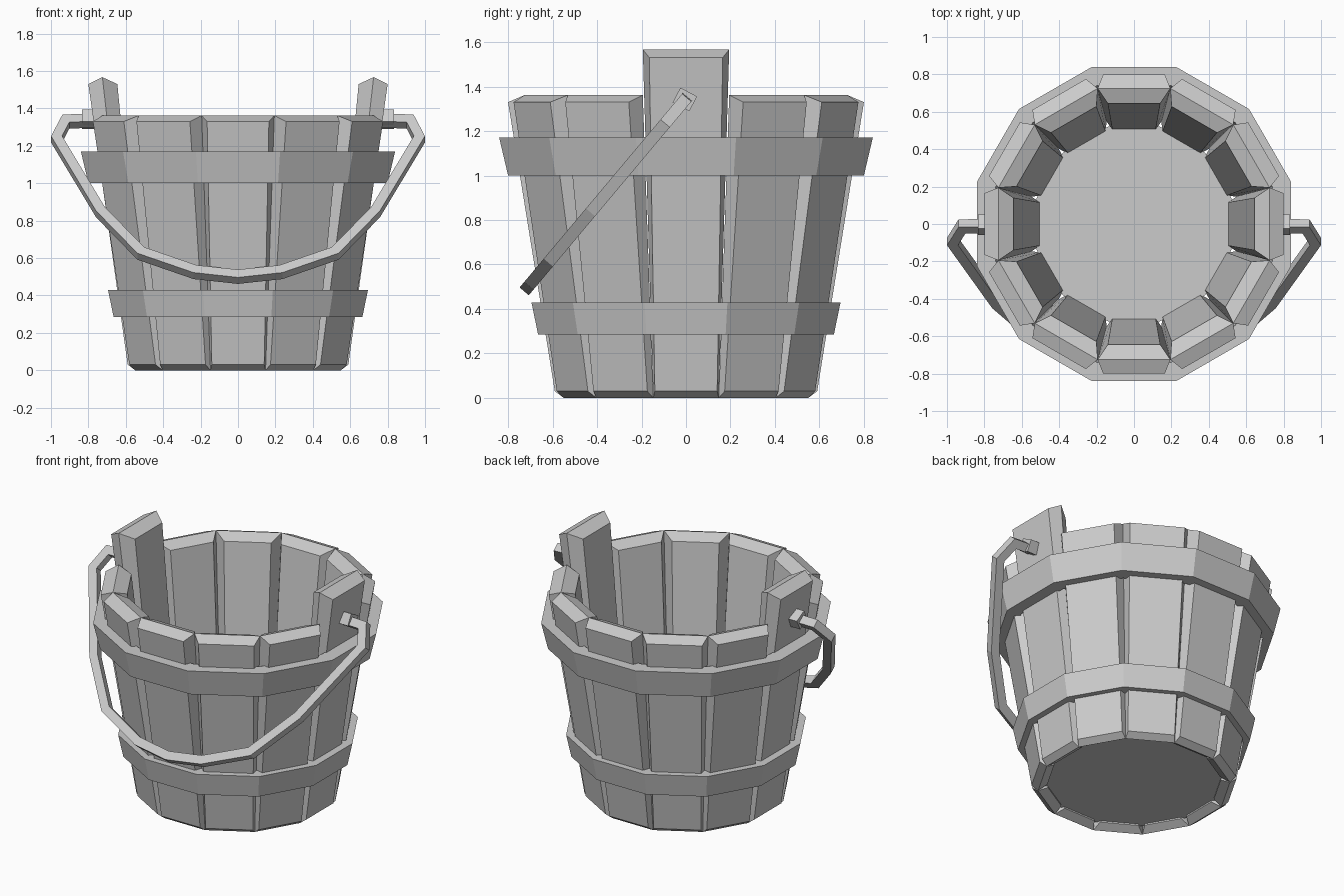
import bpy, bmesh, math
from mathutils import Vector, Matrix

if "Cube" in bpy.data.objects:
    bpy.data.objects.remove(bpy.data.objects["Cube"])

T15 = math.tan(math.radians(15))


def make(name, verts, faces):
    me = bpy.data.meshes.new(name)
    bm = bmesh.new()
    vs = [bm.verts.new(v) for v in verts]
    for f in faces:
        bm.faces.new([vs[i] for i in f])
    bmesh.ops.recalc_face_normals(bm, faces=bm.faces)
    bm.to_mesh(me)
    bm.free()
    ob = bpy.data.objects.new(name, me)
    bpy.context.collection.objects.link(ob)
    return ob


def stave(name, angle, outer_top, ridge_top):
    # six-sided section with ridged ends: (radius, half width, z) for outer, ridge, inner
    bottom = [(0.59, 0.14, 0.03), (0.55, 0.55 * T15, 0.0), (0.50, 0.115, 0.03)]
    top = [(0.80, 0.165, outer_top), (0.725, 0.725 * T15, ridge_top), (0.645, 0.14, outer_top)]
    rot = Matrix.Rotation(angle, 3, 'Z')
    verts = []
    for ring in (bottom, top):
        verts += [rot @ Vector((r, w, z)) for r, w, z in ring]
        verts += [rot @ Vector((r, -w, z)) for r, w, z in reversed(ring)]
    faces = [(i, (i + 1) % 6, (i + 1) % 6 + 6, i + 6) for i in range(6)]
    for o in (0, 6):
        faces += [(o, o + 1, o + 4, o + 5), (o + 1, o + 2, o + 3, o + 4)]
    make(name, verts, faces)


def lathe12(name, profile, closed):
    # twelve-sided ring from (apothem, z) points, flats facing the axes
    n = len(profile)
    verts, faces = [], []
    for k in range(12):
        a = math.radians(15 + 30 * k)
        for r, z in profile:
            c = r / math.cos(math.radians(15))
            verts.append((c * math.cos(a), c * math.sin(a), z))
    for k in range(12):
        a, b = k * n, (k + 1) % 12 * n
        for i in range(n if closed else n - 1):
            j = (i + 1) % n
            faces.append((a + i, b + i, b + j, a + j))
    if not closed:
        faces += [[k * n for k in range(12)], [k * n + n - 1 for k in range(12)]]
    make(name, verts, faces)


# staves, the two side ones raised to carry the handle
for i in range(12):
    if i % 6 == 0:
        stave("tall_stave", math.radians(30 * i), 1.53, 1.567)
    else:
        stave("stave", math.radians(30 * i), 1.33, 1.362)

# floor and hoops
lathe12("floor", [(0.52, 0.04), (0.52, 0.09)], False)
lathe12("upper_hoop", [(0.80, 1.0), (0.84, 1.17), (0.74, 1.17), (0.71, 1.0)], True)
lathe12("lower_hoop", [(0.665, 0.285), (0.695, 0.43), (0.61, 0.43), (0.59, 0.285)], True)

# swing handle: mitred square bar in a tilted plane
half = [(0.74, 1.335), (0.92, 1.33), (0.97, 1.235), (0.735, 0.845),
        (0.52, 0.625), (0.23, 0.525)]
path = half + [(0.0, 0.50)] + [(-x, z) for x, z in reversed(half)]
up = Vector((0, 0.643, 0.766))
normal = Vector((0, -0.766, 0.643))
pivot = Vector((0, -0.005, 1.34))
pts = [Vector((x, (z - 1.34) / 0.766)) for x, z in path]
T = 0.027
verts, faces = [], []
for i, p in enumerate(pts):
    d0 = (p - pts[max(i - 1, 0)]).normalized() if i else (pts[1] - p).normalized()
    d1 = (pts[i + 1] - p).normalized() if i < len(pts) - 1 else d0
    d = (d0 + d1).normalized()
    side = Vector((-d.y, d.x)) * T / max(d.dot(d0), 0.5)
    for s, t in ((1, 1), (1, -1), (-1, -1), (-1, 1)):
        q = p + side * s
        verts.append(pivot + Vector((q.x, 0, 0)) + up * q.y + normal * T * t)
for i in range(len(pts) - 1):
    for j in range(4):
        k = (j + 1) % 4
        faces.append((4 * i + j, 4 * i + k, 4 * i + 4 + k, 4 * i + 4 + j))
last = 4 * (len(pts) - 1)
faces += [(0, 1, 2, 3), tuple(range(last, last + 4))]
make("handle", verts, faces)

# handle eyes on the tall staves
for s in (1, -1):
    bpy.ops.mesh.primitive_cube_add(size=1, location=(s * 0.795, -0.005, 1.342))
    eye = bpy.context.object
    eye.name = "handle_eye"
    eye.scale = (0.08, 0.085, 0.075)
    eye.rotation_euler = (math.radians(-28), 0, 0)
